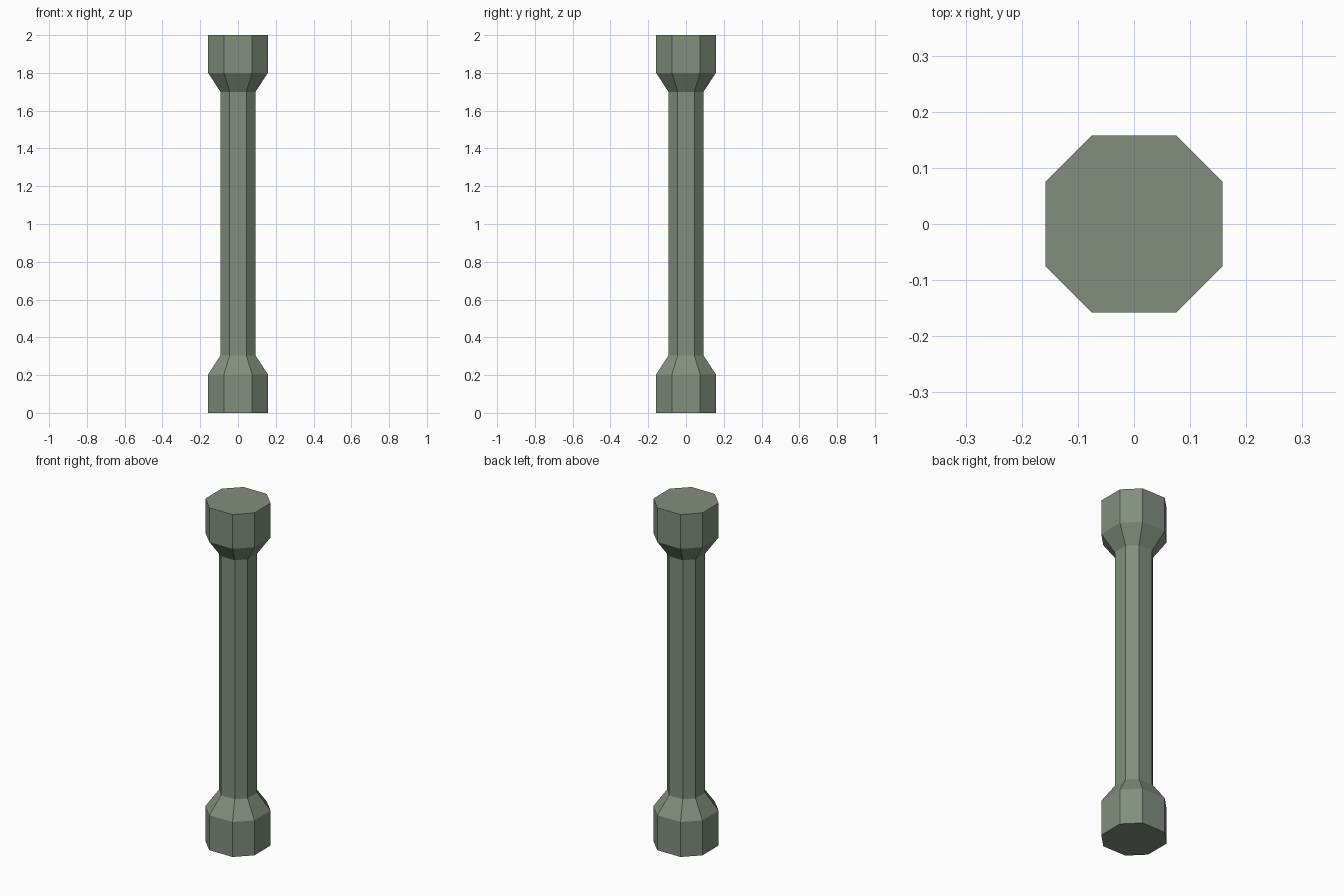
import bpy, bmesh

if "Cube" in bpy.data.objects:
    bpy.data.objects.remove(bpy.data.objects["Cube"])

# Proportions: (height, half-width across the flats)
PROFILE = [(0.0, 0.158), (0.204, 0.158), (0.304, 0.093),
           (1.70, 0.093), (1.80, 0.158), (2.0, 0.158)]
FLAT = 0.075 / 0.158  # half-length of an axis-aligned side relative to half-width


def octagon(bm, z, r):
    """Ring of a square section with chamfered corners."""
    f = r * FLAT
    pts = [(r, -f), (r, f), (f, r), (-f, r), (-r, f), (-r, -f), (-f, -r), (f, -r)]
    return [bm.verts.new((x, y, z)) for x, y in pts]


# Octagonal post with flared block ends
bm = bmesh.new()
rings = [octagon(bm, z, r) for z, r in PROFILE]
for low, high in zip(rings, rings[1:]):
    for i in range(8):
        j = (i + 1) % 8
        bm.faces.new((low[i], low[j], high[j], high[i]))
bm.faces.new(rings[0][::-1])
bm.faces.new(rings[-1])
mesh = bpy.data.meshes.new("post")
bm.to_mesh(mesh)
bm.free()

post = bpy.data.objects.new("post", mesh)
bpy.context.collection.objects.link(post)

# Muted green paint
paint = bpy.data.materials.new("muted_green")
paint.diffuse_color = (0.22, 0.275, 0.205, 1.0)
paint.use_nodes = True
paint.node_tree.nodes["Principled BSDF"].inputs["Base Color"].default_value = paint.diffuse_color
mesh.materials.append(paint)
